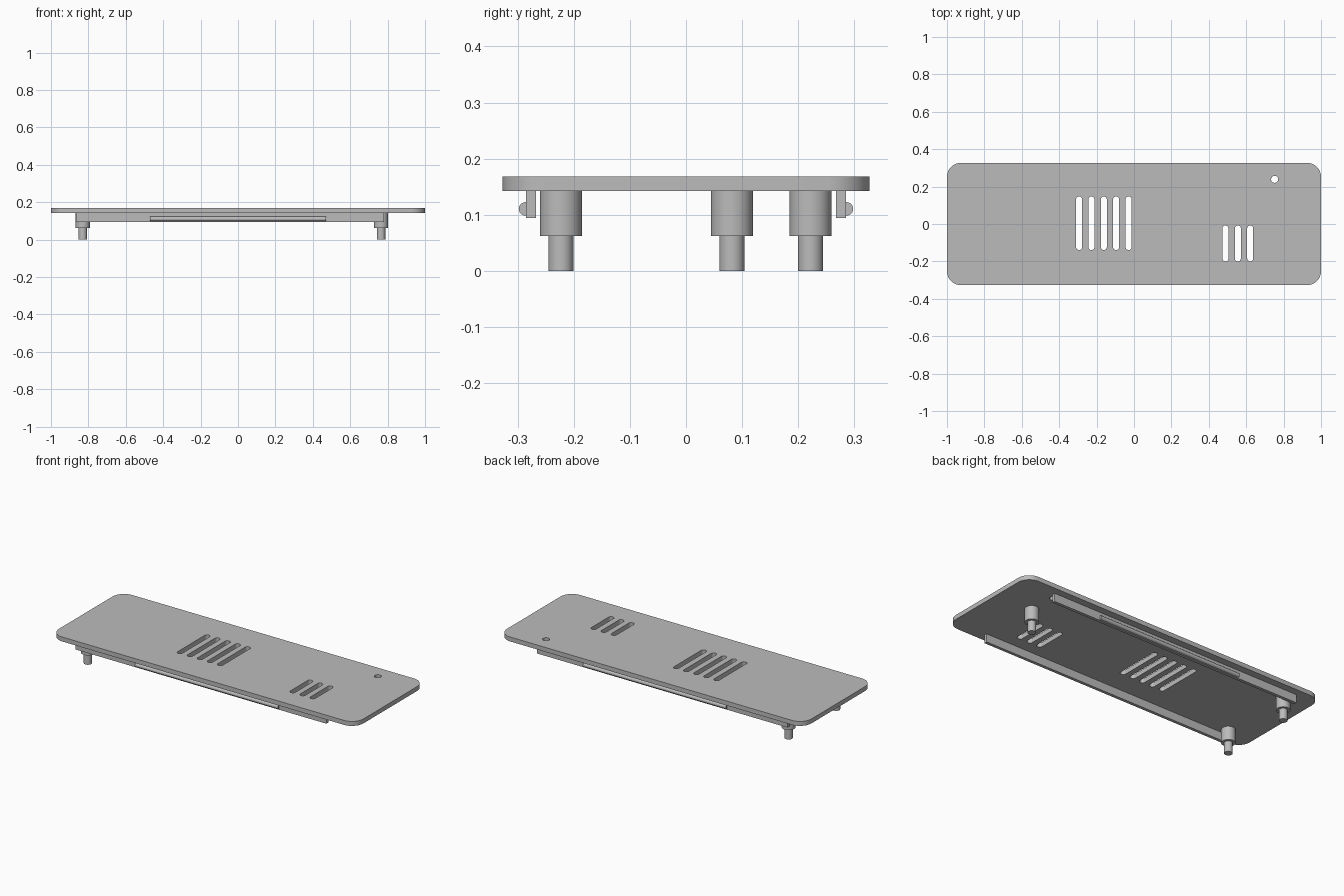
import bpy, bmesh
from math import pi, cos, sin
from mathutils import Matrix

cube = bpy.data.objects.get("Cube")
if cube:
    bpy.data.objects.remove(cube, do_unlink=True)

grey = bpy.data.materials.new("plain grey")
grey.use_nodes = True
colour = (0.5, 0.5, 0.5, 1)
grey.diffuse_color = colour
grey.node_tree.nodes["Principled BSDF"].inputs["Base Color"].default_value = colour


def add_object(name, mesh):
    obj = bpy.data.objects.new(name, mesh)
    bpy.context.collection.objects.link(obj)
    mesh.materials.clear()
    mesh.materials.append(grey)
    bpy.ops.object.select_all(action='DESELECT')
    obj.select_set(True)
    bpy.context.view_layer.objects.active = obj
    bpy.ops.object.shade_smooth_by_angle(angle=pi / 6)
    return obj


def from_bmesh(name, bm):
    bmesh.ops.recalc_face_normals(bm, faces=bm.faces)
    mesh = bpy.data.meshes.new(name)
    bm.to_mesh(mesh)
    bm.free()
    return add_object(name, mesh)


def rounded_rect(cx, cy, hx, hy, r, steps=8):
    """Outline of a rectangle with round corners."""
    points = []
    for i, (sx, sy) in enumerate([(1, 1), (-1, 1), (-1, -1), (1, -1)]):
        for k in range(steps + 1):
            a = (i + k / steps) * pi / 2
            points.append((cx + sx * (hx - r) + r * cos(a),
                           cy + sy * (hy - r) + r * sin(a)))
    return points


def plate(name, outlines, z0, z1):
    """Flat plate: the first outline is the rim, the rest are openings."""
    curve = bpy.data.curves.new(name + " outline", 'CURVE')
    curve.dimensions = '2D'
    curve.fill_mode = 'BOTH'
    curve.extrude = (z1 - z0) / 2
    for outline in outlines:
        spline = curve.splines.new('POLY')
        spline.points.add(len(outline) - 1)
        for p, (x, y) in zip(spline.points, outline):
            p.co = (x, y, 0, 1)
        spline.use_cyclic_u = True
    temp = bpy.data.objects.new(name + " outline", curve)
    bpy.context.collection.objects.link(temp)
    deps = bpy.context.evaluated_depsgraph_get()
    mesh = bpy.data.meshes.new_from_object(temp.evaluated_get(deps))
    bm = bmesh.new()
    bm.from_mesh(mesh)
    bpy.data.objects.remove(temp, do_unlink=True)
    bpy.data.curves.remove(curve)
    bmesh.ops.remove_doubles(bm, verts=bm.verts, dist=0.0001)
    bmesh.ops.translate(bm, verts=bm.verts, vec=(0, 0, (z0 + z1) / 2))
    return from_bmesh(name, bm)


def post(name, x, y):
    """Stepped round post: thin pin below a wide collar."""
    profile = [(0, 0), (0.0223, 0), (0.0223, 0.0625),
               (0.0375, 0.0625), (0.0375, 0.142), (0, 0.142)]
    bm = bmesh.new()
    verts = [bm.verts.new((r, 0, z)) for r, z in profile]
    edges = [bm.edges.new(pair) for pair in zip(verts, verts[1:])]
    bmesh.ops.spin(bm, geom=verts + edges, cent=(0, 0, 0), axis=(0, 0, 1),
                   angle=2 * pi, steps=40)
    bmesh.ops.remove_doubles(bm, verts=bm.verts, dist=0.0001)
    bmesh.ops.translate(bm, verts=bm.verts, vec=(x, y, 0))
    return from_bmesh(name, bm)


def bar(name, section, x0, x1):
    """Closed y-z section extruded along x."""
    bm = bmesh.new()
    face = bm.faces.new([bm.verts.new((x0, y, z)) for y, z in section])
    ext = bmesh.ops.extrude_face_region(bm, geom=[face])
    moved = [v for v in ext["geom"] if isinstance(v, bmesh.types.BMVert)]
    bmesh.ops.translate(bm, verts=moved, vec=(x1 - x0, 0, 0))
    return from_bmesh(name, bm)


# Cover plate with vent slots and a small round hole
outlines = [rounded_rect(0, 0, 1, 0.327, 0.075)]
outlines += [rounded_rect(-0.294 + 0.0662 * i, 0.004, 0.016, 0.143, 0.0155) for i in range(5)]
outlines += [rounded_rect(0.489 + 0.0662 * i, -0.104, 0.016, 0.096, 0.0155) for i in range(3)]
outlines.append([(0.752 + 0.019 * cos(k * pi / 16), 0.239 + 0.019 * sin(k * pi / 16))
                 for k in range(32)])
plate("cover_plate", outlines, 0.142, 0.1685)

# Three locating posts
post("right_front_post", -0.83, -0.223)
post("right_back_post", -0.83, 0.222)
post("left_post", 0.765, 0.082)

# Side rails, each with a half-round snap ridge on its outer face
for side, s in (("front", -1), ("back", 1)):
    bar(side + "_rail", [(s * 0.267, 0.094), (s * 0.285, 0.094),
                         (s * 0.285, 0.142), (s * 0.267, 0.142)], -0.867, 0.78)
    arc = [(s * (0.286 + 0.012 * cos(a)), 0.1105 + 0.012 * sin(a))
           for a in (-pi / 2 + k * pi / 12 for k in range(13))]
    bar(side + "_snap_ridge", [(s * 0.284, 0.0985)] + arc + [(s * 0.284, 0.1225)], -0.47, 0.47)
